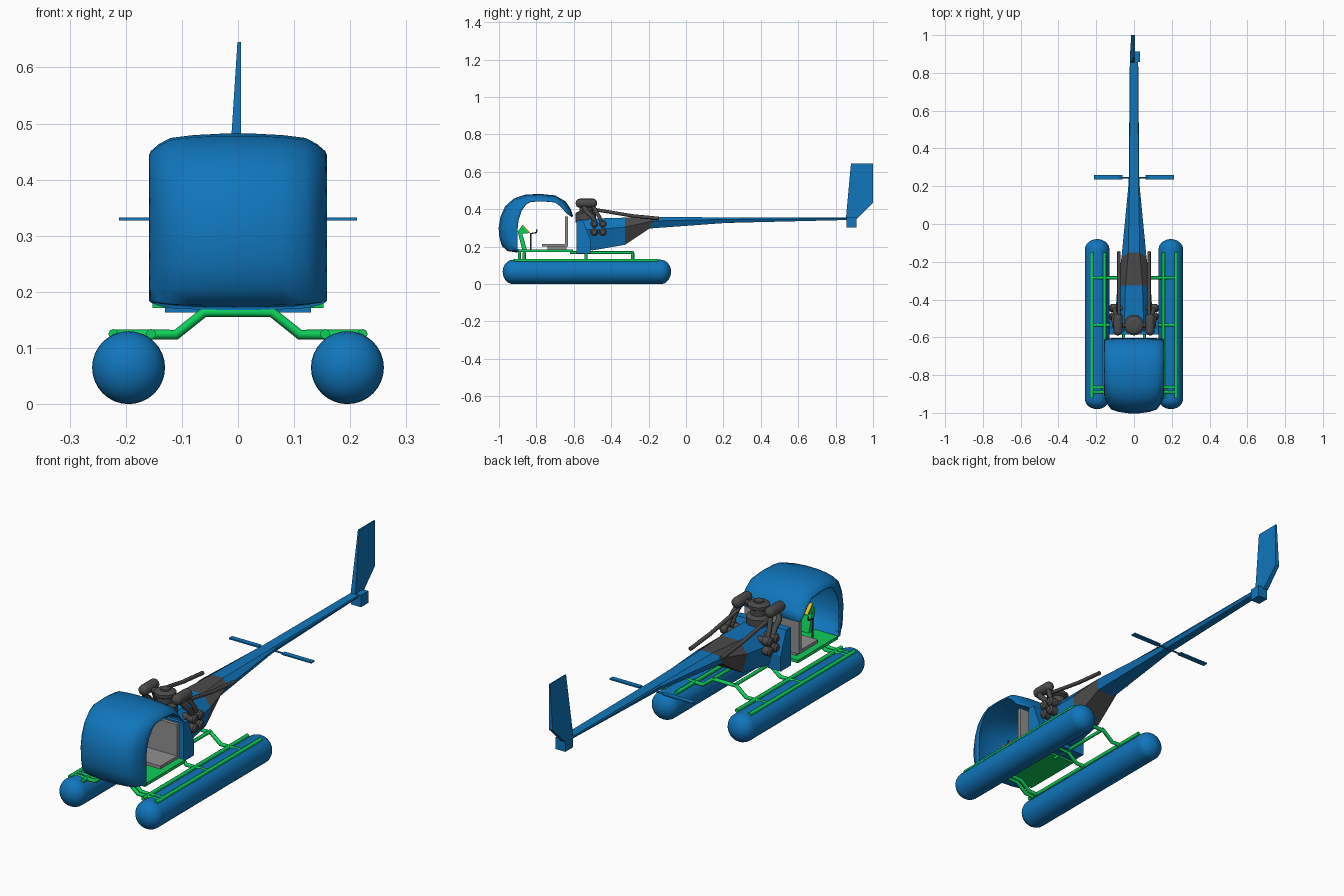
import bpy, bmesh, math
from mathutils import Vector

if "Cube" in bpy.data.objects:
    bpy.data.objects.remove(bpy.data.objects["Cube"])


def material(name, rgb):
    m = bpy.data.materials.new(name)
    m.diffuse_color = (*rgb, 1)
    m.use_nodes = True
    m.node_tree.nodes["Principled BSDF"].inputs["Base Color"].default_value = m.diffuse_color
    return m


BLUE = material("blue", (0.005, 0.18, 0.50))
GREEN = material("green", (0.004, 0.62, 0.10))
DARK = material("dark grey", (0.07, 0.07, 0.07))
GREY = material("light grey", (0.28, 0.28, 0.28))
YELLOW = material("yellow", (0.75, 0.53, 0.006))


def smooth(ob, angle=35):
    bpy.ops.object.select_all(action='DESELECT')
    ob.select_set(True)
    bpy.context.view_layer.objects.active = ob
    bpy.ops.object.shade_smooth_by_angle(angle=math.radians(angle))


def loft(name, rings, mat, closed=True, angle=35):
    """Skin a list of equal-length point rows; closed rows get end caps."""
    bm = bmesh.new()
    rows = [[bm.verts.new(p) for p in r] for r in rings]
    n = len(rows[0])
    for a, b in zip(rows, rows[1:]):
        for i in range(n if closed else n - 1):
            j = (i + 1) % n
            bm.faces.new((a[i], a[j], b[j], b[i]))
    if closed:
        bm.faces.new(rows[0])
        bm.faces.new(rows[-1])
    bmesh.ops.recalc_face_normals(bm, faces=bm.faces)
    me = bpy.data.meshes.new(name)
    bm.to_mesh(me)
    bm.free()
    ob = bpy.data.objects.new(name, me)
    bpy.context.collection.objects.link(ob)
    me.materials.append(mat)
    if angle:
        smooth(ob, angle)
    return ob


def box(name, x, y, z, mat):
    return loft(name, [[(x[0], b, c), (x[1], b, c), (x[1], b, d), (x[0], b, d)]
                       for b in y for c, d in [z]], mat, angle=0)


def prism(name, profile, x0, x1, mat):
    """Extrude a side (y, z) profile across x."""
    return loft(name, [[(x, y, z) for y, z in profile] for x in (x0, x1)], mat, angle=0)


def lathe(name, origin, axis, profile, mat, sides=16):
    """Turn (radius, distance) pairs around an axis."""
    q = Vector(axis).to_track_quat('Z', 'Y')
    rings = [[Vector(origin) + q @ Vector((r * math.cos(2 * math.pi * k / sides),
                                          r * math.sin(2 * math.pi * k / sides), d))
              for k in range(sides)] for r, d in profile]
    return loft(name, rings, mat)


def capsule(name, origin, axis, r, length, end, mat, sides=24, steps=6):
    arc = [(r * max(math.sin(t), 0.03), end * (1 - math.cos(t)))
           for t in [k * math.pi / 2 / steps for k in range(steps + 1)]]
    return lathe(name, origin, axis, arc + [(a, length - d) for a, d in reversed(arc)], mat, sides)


def tube(name, points, r, mat):
    cu = bpy.data.curves.new(name, 'CURVE')
    cu.dimensions = '3D'
    cu.bevel_depth, cu.bevel_resolution, cu.use_fill_caps = r, 2, True
    sp = cu.splines.new('POLY')
    sp.points.add(len(points) - 1)
    for p, co in zip(sp.points, points):
        p.co = (*co, 1)
    ob = bpy.data.objects.new(name, cu)
    bpy.context.collection.objects.link(ob)
    cu.materials.append(mat)
    bpy.ops.object.select_all(action='DESELECT')
    ob.select_set(True)
    bpy.context.view_layer.objects.active = ob
    bpy.ops.object.convert(target='MESH')
    smooth(bpy.context.object, 50)


# Cabin bubble: blend from the door edge out to the centre-line profile
outer = [(-0.90, .170), (-0.955, .178), (-0.983, .205), (-0.996, .25), (-1.0, .30), (-0.99, .36),
         (-0.965, .415), (-0.92, .455), (-0.86, .476), (-0.78, .48), (-0.70, .472),
         (-0.645, .44), (-0.618, .40), (-0.605, .362)]
door = [(-0.895, .185), (-0.90, .187), (-0.90, .215), (-0.90, .25), (-0.90, .30), (-0.895, .345),
        (-0.88, .39), (-0.855, .425), (-0.83, .44), (-0.76, .442), (-0.70, .437),
        (-0.665, .41), (-0.64, .38), (-0.612, .36)]
half = [(.157, 0), (.154, .2), (.14, .52), (.12, .8), (.08, .93), (.03, 1)]
cols = half + [(-x, t) for x, t in reversed(half)]
bubble = loft("cabin_bubble",
              [[(x, d[0] + (o[0] - d[0]) * t, d[1] + (o[1] - d[1]) * t) for x, t in cols]
               for o, d in zip(outer, door)], BLUE, closed=False, angle=40)
shell = bubble.modifiers.new("shell", 'SOLIDIFY')
shell.thickness, shell.offset = 0.004, 0

# Cabin floor, seat, console and sticks
box("cabin_floor", (-.152, .152), (-.90, -.605), (.171, .185), GREEN)
prism("seat", [(-.77, .2), (-.63, .2), (-.63, .36), (-.647, .36), (-.647, .215), (-.77, .215)],
      -.14, .14, GREY)
box("seat_base", (-.12, .12), (-.74, -.64), (.184, .201), GREY)
prism("console", [(-.875, .18), (-.85, .18), (-.875, .27), (-.838, .272), (-.877, .312), (-.9, .28)],
      -.035, .035, GREEN)
prism("instrument_panel", [(-.838, .274), (-.834, .277), (-.874, .317), (-.878, .313)],
      -.04, .04, YELLOW)
for s in (-1, 1):
    tube("control_stick", [(s * .07, -.83, .185), (s * .07, -.83, .27), (s * .07, -.80, .275),
                           (s * .07, -.797, .292)], .004, DARK)

# Firewall housing between cabin and engine
prism("firewall_housing", [(-.585, .163), (-.51, .163), (-.51, .235), (-.55, .34), (-.585, .34)],
      -.13, .13, BLUE)

# Body and tail boom; the ring of faces behind the engine is dark
stations = [(-.57, .05, .105, .345, .19), (-.50, .05, .10, .35, .18), (-.325, .045, .088, .355, .21),
            (-.175, .03, .066, .359, .297), (.22, .024, .028, .356, .327), (.89, .020, .022, .356, .343)]
boom = loft("tail_boom",
            [[(-wt, y + .025 * (y > -.2) * (y < 0), zt), (wt, y + .025 * (y > -.2) * (y < 0), zt),
              (wb, y, zt - .35 * (zt - zb)), (wb * .7, y - .02 * (y > -.2) * (y < 0), zb),
              (-wb * .7, y - .02 * (y > -.2) * (y < 0), zb), (-wb, y, zt - .35 * (zt - zb))]
             for y, wt, wb, zt, zb in stations], BLUE, angle=0)
boom.data.materials.append(DARK)
for f in boom.data.polygons:
    if -.3 < f.center.y < -.2:
        f.material_index = 1

# Tail fin, tail box and stabiliser
side = [(.855, .35), (.915, .35), (1.0, .435), (1.0, .645), (.882, .645)]
loft("tail_fin", [[(.005, y, z) for y, z in side],
                  [(-.02 + .019 * (z - .35) / .295, y, z) for y, z in side]], BLUE, angle=0)
box("tail_box", (-.018, .032), (.857, .912), (.303, .358), BLUE)
tube("stabiliser_bar", [(-.08, .246, .33), (.08, .246, .33)], .004, BLUE)
for s in (-1, 1):
    x0, x1 = sorted((s * .06, s * .212))
    box("stabiliser_blade", (x0, x1), (.235, .259), (.327, .333), BLUE)

# Engine: mast, top disc, side drums, cylinders, manifolds and exhausts
lathe("mast_housing", (0, -.535, .33), (0, 0, 1), [(.055, 0), (.055, .05), (.035, .06), (.035, .10)], DARK)
lathe("top_disc", (0, -.535, .415), (0, 0, 1), [(.035, 0), (.048, .008), (.048, .022), (.036, .030)], DARK)
lathe("mast_stub", (0, -.535, .44), (0, 0, 1), [(.022, 0), (.022, .012)], DARK, 12)
tube("engine_cross_pipe", [(-.085, -.535, .425), (.085, -.535, .425)], .012, DARK)
for s in (-1, 1):
    capsule("side_drum", (s * .085, -.59, .432), (0, 1, 0), .024, .115, .02, DARK, 16, 4)
    for y in (-.49, -.445):
        for z in (.322, .278):
            lathe("engine_cylinder", (s * .05, y, z), (s, 0, 0),
                  [(.015, 0), (.015, .04), (.021, .042), (.021, .072), (.013, .08)], DARK, 12)
    tube("manifold_pipe", [(s * .085, -.55, .425), (s * .105, -.535, .39), (s * .105, -.50, .36),
                           (s * .105, -.485, .325)], .013, DARK)
    tube("manifold_branch", [(s * .085, -.50, .42), (s * .10, -.47, .37), (s * .105, -.445, .325)],
         .011, DARK)
    tube("exhaust_pipe", [(s * .08, -.50, .40), (s * .08, -.29, .365), (s * .08, -.145, .351)],
         .009, DARK)

# Floats with their top rails
for s in (-1, 1):
    capsule("float", (s * .195, -.98, .065), (0, 1, 0), .065, .90, .055, BLUE, 32, 8)
    for x in (.155, .222):
        tube("float_rail", [(s * x, -.92, .125), (s * x, -.15, .125)], .009, GREEN)
    tube("frame_rail", [(s * .055, -.62, .168), (s * .055, -.28, .168)], .008, GREEN)

# Landing gear cross tubes
for y in (-.89, -.865, -.535, -.285):
    arm = [(.225, .124), (.11, .124), (.06, .164)]
    tube("cross_tube", [(-x, y, z) for x, z in arm] + [(x, y, z) for x, z in reversed(arm)],
         .009, GREEN)
